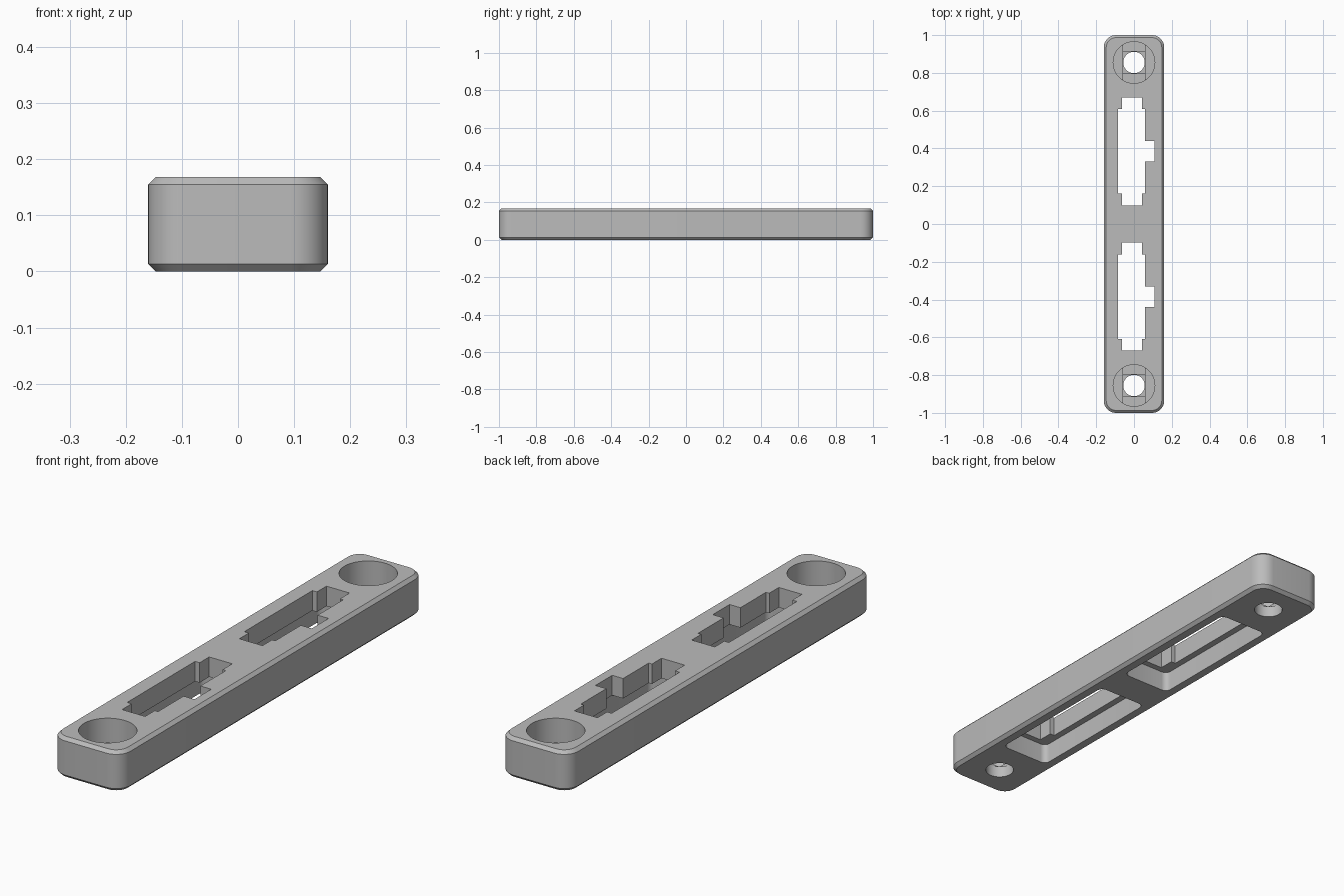
import bpy, bmesh
from math import cos, sin, pi, acos, radians

cube = bpy.data.objects.get("Cube")
if cube:
    bpy.data.objects.remove(cube, do_unlink=True)

HEIGHT = 0.168
LEDGE = 0.085          # height where the wide underside pocket stops
CHAMFER = 0.013

grey = bpy.data.materials.new("plain grey")
grey.use_nodes = True
COLOUR = (0.5, 0.5, 0.5, 1)
grey.diffuse_color = COLOUR
grey.node_tree.nodes["Principled BSDF"].inputs["Base Color"].default_value = COLOUR


def arc(cx, cy, r, start, end, steps):
    return [(cx + r * cos(start + (end - start) * i / steps),
             cy + r * sin(start + (end - start) * i / steps)) for i in range(steps + 1)]


def circle(cx, cy, r, steps=64):
    return arc(cx, cy, r, 0, 2 * pi, steps)[:-1]


def rounded_rect(cx, cy, hx, hy, r, steps=10):
    pts = []
    for i, (sx, sy) in enumerate([(1, 1), (-1, 1), (-1, -1), (1, -1)]):
        pts += arc(cx + sx * (hx - r), cy + sy * (hy - r), r,
                   i * pi / 2, (i + 1) * pi / 2, steps)
    return pts


def loft(name, rings):
    """Closed solid through matching outlines given as (points, height)."""
    bm = bmesh.new()
    loops = [[bm.verts.new((x, y, z)) for x, y in pts] for pts, z in rings]
    bm.faces.new(loops[0][::-1])
    bm.faces.new(loops[-1])
    for low, high in zip(loops, loops[1:]):
        for i in range(len(low)):
            j = (i + 1) % len(low)
            bm.faces.new((low[i], low[j], high[j], high[i]))
    bmesh.ops.recalc_face_normals(bm, faces=bm.faces)
    mesh = bpy.data.meshes.new(name)
    bm.to_mesh(mesh)
    bm.free()
    mesh.materials.append(grey)
    obj = bpy.data.objects.new(name, mesh)
    bpy.context.collection.objects.link(obj)
    return obj


def cut(body, pts, z0, z1):
    cutter = loft("cutter", [(pts, z0), (pts, z1)])
    cutter.hide_render = True
    mod = body.modifiers.new("cut", 'BOOLEAN')
    mod.operation = 'DIFFERENCE'
    mod.solver = 'EXACT'
    mod.object = cutter
    bpy.context.view_layer.objects.active = body
    bpy.ops.object.modifier_apply(modifier=mod.name)
    bpy.data.objects.remove(cutter, do_unlink=True)


# Long bar with rounded corners and chamfered rims
outer = rounded_rect(0, 0, 0.16, 1, 0.065)
inner = rounded_rect(0, 0, 0.16 - CHAMFER, 1 - CHAMFER, 0.065 - CHAMFER)
bar = loft("mounting_bar", [(inner, 0), (outer, CHAMFER),
                            (outer, HEIGHT - CHAMFER), (inner, HEIGHT)])

for side in (-1, 1):
    # Screw hole: deep counterbore, two stepped recesses, then a round hole
    y = side * 0.855
    bore, hole = 0.11, 0.057
    a = acos(hole / bore)
    slot = arc(0, y, bore, a, pi - a, 16) + arc(0, y, bore, pi + a, 2 * pi - a, 16)
    square = [(-hole, y - hole), (hole, y - hole), (hole, y + hole), (-hole, y + hole)]
    cut(bar, circle(0, y, bore), 0.066, 0.3)
    cut(bar, slot, 0.057, 0.067)
    cut(bar, square, 0.048, 0.06)
    cut(bar, circle(0, y, hole - 0.0005), -0.1, 0.05)

    # Underside pocket with rounded corners
    y = side * 0.385
    cut(bar, rounded_rect(0, y, 0.112, 0.312, 0.025, 6), -0.1, LEDGE)

    # Stepped window through the top, with a notch on the left side
    window = [(-0.063, -0.286), (0.043, -0.286), (0.043, -0.223), (0.058, -0.223),
              (0.058, -0.055), (0.108, -0.055), (0.108, 0.055), (0.058, 0.055),
              (0.058, 0.223), (0.043, 0.223), (0.043, 0.286), (-0.063, 0.286),
              (-0.063, 0.223), (-0.084, 0.223), (-0.084, -0.223), (-0.063, -0.223)]
    cut(bar, [(px, y + py) for px, py in window], LEDGE - 0.02, 0.3)

# Smooth round walls, crisp rims
bpy.ops.object.select_all(action='DESELECT')
bar.select_set(True)
bpy.context.view_layer.objects.active = bar
bpy.ops.object.shade_smooth_by_angle(angle=radians(30))
